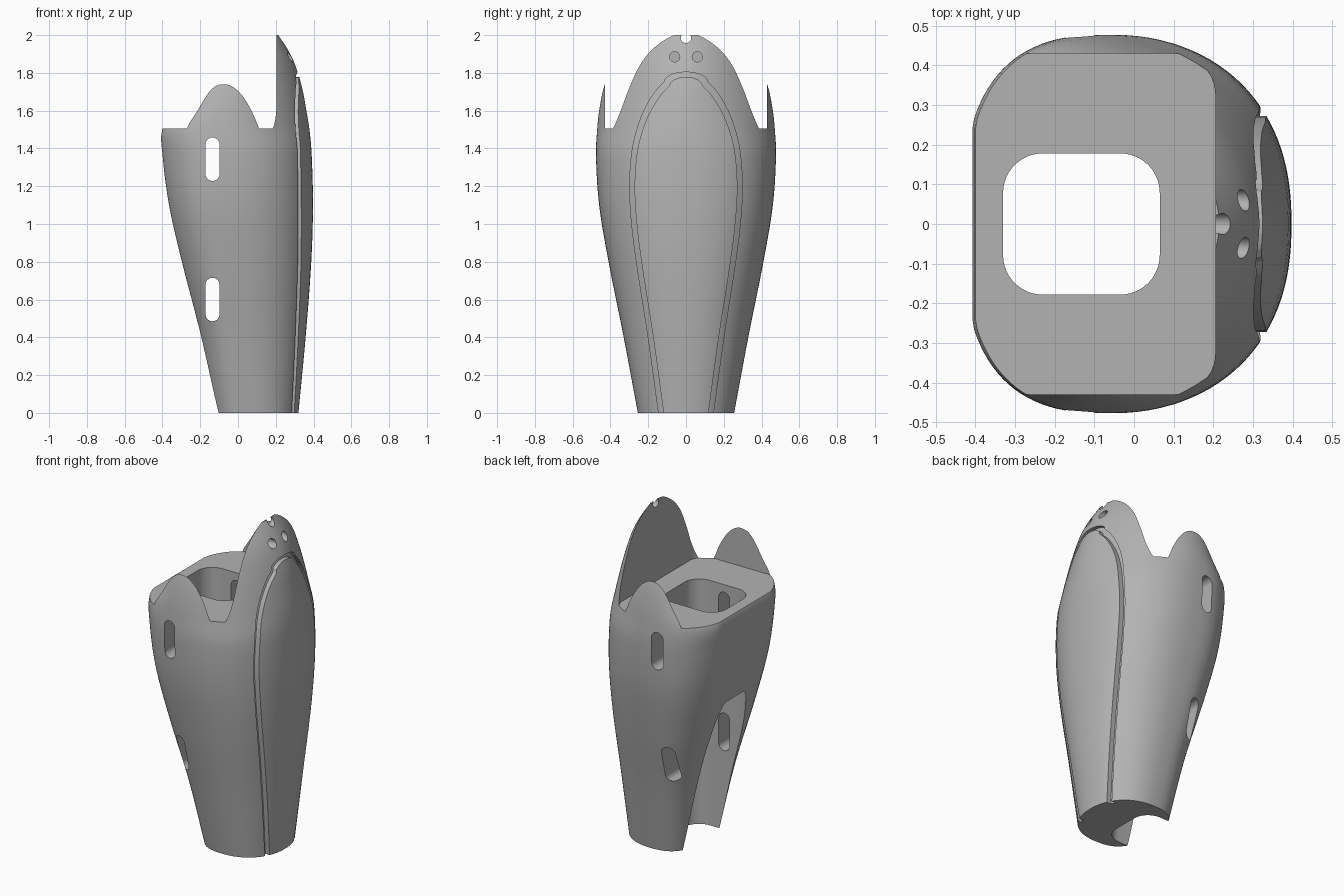
import bpy
import bmesh
from math import cos, sin, pi, copysign

if "Cube" in bpy.data.objects:
    bpy.data.objects.remove(bpy.data.objects["Cube"])

grey = bpy.data.materials.new("plain_grey")
grey.use_nodes = True
COLOR = (0.45, 0.45, 0.45, 1)
grey.diffuse_color = COLOR
grey.node_tree.nodes["Principled BSDF"].inputs["Base Color"].default_value = COLOR

# Body rows: height, back x, front x, x of widest point, half width, front roundness
ROWS = [
    (0.0, -0.12, 0.32, 0.07, 0.255, 2.2),
    (0.4, -0.195, 0.358, 0.03, 0.33, 2.2),
    (0.8, -0.297, 0.388, -0.02, 0.41, 2.3),
    (1.1, -0.365, 0.397, -0.05, 0.46, 2.3),
    (1.37, -0.4, 0.39, -0.06, 0.477, 2.2),
    (1.505, -0.4, 0.378, -0.07, 0.47, 2.0),
    (1.6, -0.33, 0.362, -0.07, 0.46, 1.9),
    (1.72, -0.27, 0.34, -0.07, 0.436, 1.8),
    (1.85, -0.24, 0.3, -0.07, 0.39, 1.8),
    (1.93, -0.22, 0.26, -0.07, 0.35, 1.8),
    (2.0, -0.2, 0.215, -0.07, 0.3, 1.8),
]
# Half outline of the front panel: height, half width
PANEL = [(-0.05, 0.138), (0.4, 0.2), (0.8, 0.262), (1.0, 0.287), (1.2, 0.298),
         (1.4, 0.283), (1.55, 0.243), (1.66, 0.19), (1.74, 0.13), (1.79, 0.06)]


def smooth_row(rows, z):
    """Interpolate a table of rows by its first column with smooth tangents."""
    i = max(k for k in range(len(rows) - 1) if rows[k][0] <= z)
    before, a, b, after = (rows[min(max(k, 0), len(rows) - 1)] for k in range(i - 1, i + 3))
    h = b[0] - a[0]
    t = (z - a[0]) / h
    out = []
    for p0, p1, p2, p3 in list(zip(before, a, b, after))[1:]:
        m1 = (p2 - p0) / (b[0] - before[0]) * h
        m2 = (p3 - p1) / (after[0] - a[0]) * h
        out.append((2*t**3 - 3*t*t + 1) * p1 + (t**3 - 2*t*t + t) * m1
                   + (3*t*t - 2*t**3) * p2 + (t**3 - t*t) * m2)
    return out


def finish(name, bm):
    bmesh.ops.recalc_face_normals(bm, faces=bm.faces)
    mesh = bpy.data.meshes.new(name)
    bm.to_mesh(mesh)
    bm.free()
    mesh.materials.append(grey)
    obj = bpy.data.objects.new(name, mesh)
    bpy.context.collection.objects.link(obj)
    return obj


def loft(name, inset=0.0, sides=112, levels=60):
    """Rounded body with a flat back, stacked from oval sections."""
    bm = bmesh.new()
    rings = []
    for k in range(levels + 1):
        z = 2 * k / levels
        back, front, mid, wide, power = smooth_row(ROWS, z)
        ring = []
        for j in range(sides):
            c, s = cos(2 * pi * (j + 0.5) / sides), sin(2 * pi * (j + 0.5) / sides)
            reach, n = (front - mid, power) if c > 0 else ((mid - back) * 1.08, 2.7)
            x = mid + (reach - inset) * copysign(abs(c) ** (2 / n), c)
            y = (wide - inset) * copysign(abs(s) ** (2 / n), s)
            ring.append(bm.verts.new((max(x, back + inset), y, z)))
        rings.append(ring)
    for low, high in zip(rings, rings[1:]):
        for j in range(sides):
            n = (j + 1) % sides
            bm.faces.new((low[j], low[n], high[n], high[j]))
    bm.faces.new(rings[0])
    bm.faces.new(rings[-1])
    return finish(name, bm)


def prism(name, points, axis, low, high):
    """Extrude a flat outline along the given axis."""
    def place(p, d):
        return {"x": (d, p[0], p[1]), "y": (p[0], d, p[1]), "z": (p[0], p[1], d)}[axis]
    bm = bmesh.new()
    a, b = ([bm.verts.new(place(p, d)) for p in points] for d in (low, high))
    bm.faces.new(a)
    bm.faces.new(b)
    for i in range(len(a)):
        n = (i + 1) % len(a)
        bm.faces.new((a[i], a[n], b[n], b[i]))
    return finish(name, bm)


def rounded(x0, x1, y0, y1, r, steps=12):
    corners = [(x1 - r, y1 - r), (x0 + r, y1 - r), (x0 + r, y0 + r), (x1 - r, y0 + r)]
    pts = []
    for q, (cx, cy) in enumerate(corners):
        for k in range(steps + 1):
            a = pi / 2 * (q + k / steps)
            p = (cx + r * cos(a), cy + r * sin(a))
            if not pts or max(abs(p[0] - pts[-1][0]), abs(p[1] - pts[-1][1])) > 1e-5:
                pts.append(p)
    if max(abs(pts[0][0] - pts[-1][0]), abs(pts[0][1] - pts[-1][1])) < 1e-5:
        pts.pop()
    return pts


def circle(cy, cz, r, count=32):
    return [(cy + r * cos(2 * pi * k / count), cz + r * sin(2 * pi * k / count))
            for k in range(count)]


def cut(target, cutter):
    mod = target.modifiers.new("cut", "BOOLEAN")
    mod.operation = "DIFFERENCE"
    mod.solver = "EXACT"
    mod.object = cutter
    bpy.context.view_layer.objects.active = target
    bpy.ops.object.modifier_apply(modifier=mod.name)
    bpy.data.objects.remove(cutter)


def panel_outline(shrink):
    """Mirrored egg outline, resampled smoothly, with a rounded top."""
    half = []
    for k in range(49):
        z = -0.05 + 1.84 * k / 49
        half.append((smooth_row(PANEL, z)[0] - shrink, z - shrink * max(0, (z - 1.2) / 0.6)))
    y, z = half[-1]
    top = 1.805 - shrink
    half += [(y * cos(a), z + (top - z) * sin(a)) for a in (pi / 8, pi / 4, pi * 3 / 8)]
    return half + [(0, top)] + [(-y, z) for y, z in reversed(half)]


body = loft("leg_shell")

# Groove around the front panel, kept shallow by an inset core
groove = prism("groove_cutter", panel_outline(0), "x", 0.12, 0.6)
cut(groove, prism("panel_cutter", panel_outline(0.026), "x", 0.1, 0.7))
cut(groove, loft("core_cutter", inset=0.025))
cut(body, groove)

# Open pocket above the shelf, and the square shaft through it
cut(body, prism("pocket_cutter", rounded(-0.8, 0.205, -0.43, 0.43, 0.105), "z", 1.505, 2.3))
cut(body, prism("shaft_cutter", rounded(-0.33, 0.065, -0.178, 0.178, 0.1), "z", -0.1, 2.3))

# Strap slots through both sides
for bottom in (0.485, 1.228):
    cut(body, prism("slot_cutter", rounded(-0.172, -0.098, bottom, bottom + 0.23, 0.0369),
                    "y", -0.7, 0.7))

# Two blind holes and the notch at the tip
for y in (-0.06, 0.06):
    cut(body, prism("hole_cutter", circle(y, 1.885, 0.027), "x", 0.225, 0.6))
cut(body, prism("notch_cutter", circle(0, 1.985, 0.027), "x", 0.1, 0.6))

bpy.ops.object.select_all(action="DESELECT")
body.select_set(True)
bpy.context.view_layer.objects.active = body
bpy.ops.object.shade_smooth_by_angle(angle=0.5)
